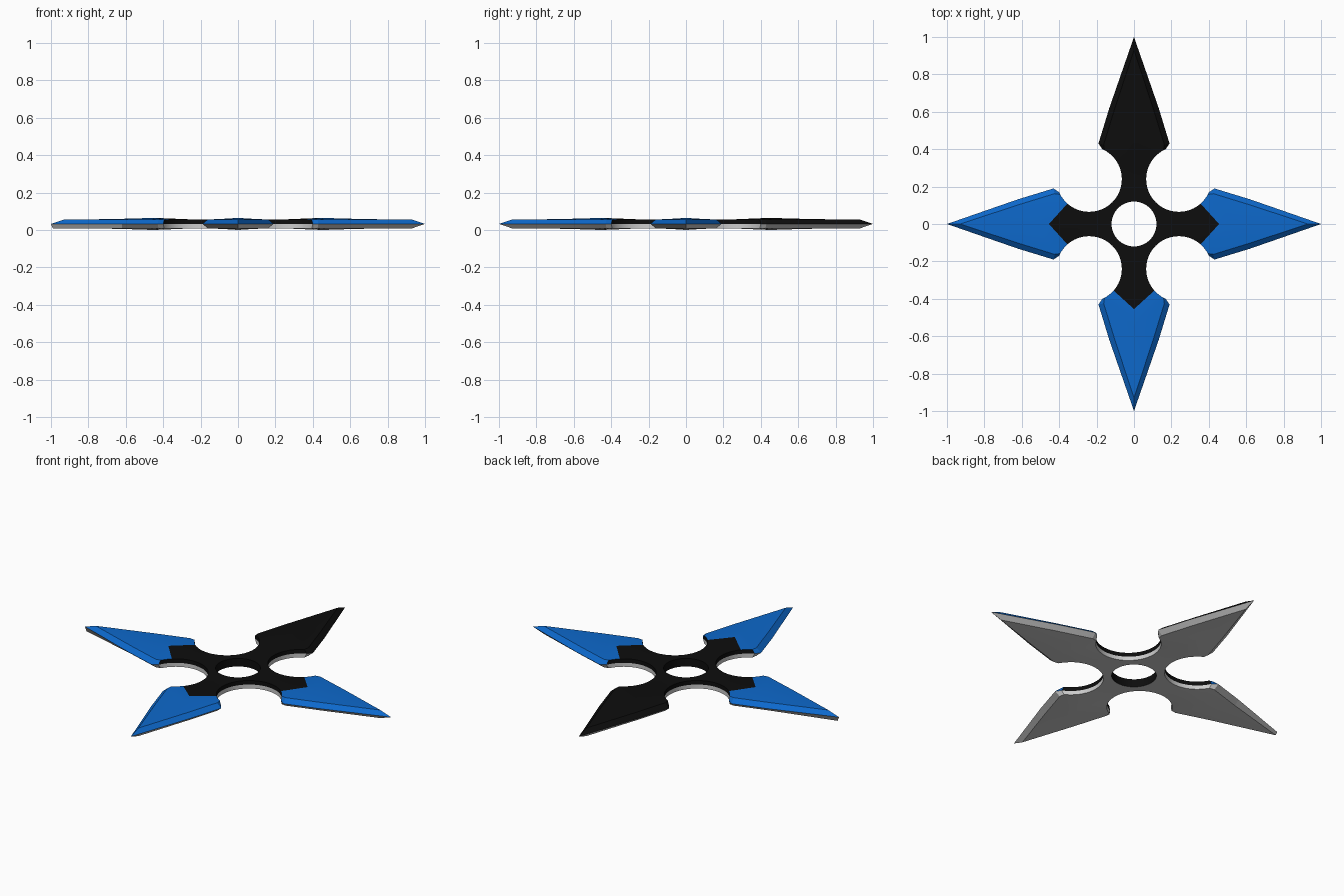
import bpy, bmesh
from math import sin, cos, radians

if "Cube" in bpy.data.objects:
    bpy.data.objects.remove(bpy.data.objects["Cube"])

MID = 0.0325          # height of the sharp edge
C, R, HOLE = 0.24, 0.175, 0.12


def arc(deg):
    return (C + R * cos(radians(deg)), C + R * sin(radians(deg)))


def ridge(y):
    # height of the arm's centre line, swelling slightly at the blade root
    pts = [(0, .056), (.24, .056), (.45, .065), (.65, .058), (1, .056)]
    for (a, za), (b, zb) in zip(pts, pts[1:]):
        if y <= b:
            return za + (zb - za) * (y - a) / (b - a)


def material(name, color=None):
    m = bpy.data.materials.new(name)
    if color:
        m.diffuse_color = color
    return m


# Half-arm profile: (inner point, outline at mid height, outline of flat face)
rows = []
N = 6
for i in range(N + 1):                     # hub
    t = i / N
    h = radians(45 + 45 * t)
    p = arc(225 - 45 * t)
    rows.append(((HOLE * cos(h), HOLE * sin(h)), p, p))
for i in range(1, N + 1):                  # neck, up to the colour chevron
    t = i / N
    p = arc(180 - 41.5 * t)
    rows.append(((0, HOLE + (0.455 - HOLE) * t), p, p))
CHEVRON = len(rows) - 1
for i in range(1, 4):                      # end of the scallop
    p = arc(138.5 - 8.2 * i)
    rows.append(((0, 0.455 + 0.02 * i), p, p if i < 3 else (0.158, 0.395)))
ARC_END = len(rows) - 1
rows += [((0, 0.55), (0.19, 0.43), (0.162, 0.425)),      # blade
         ((0, 0.70), (0.132, 0.62), (0.102, 0.62)),
         ((0, 0.93), (0, 1.0), (0, 0.93))]

bm = bmesh.new()
cache = {}


def vert(p, z, side, k):
    x, y = p[0] * side, p[1]
    for _ in range(k):
        x, y = -y, x
    key = (round(x, 4), round(y, 4), round(z, 4))
    if key not in cache:
        cache[key] = bm.verts.new((x, y, z))
    return cache[key]


def face(points, side, k, mat):
    vs = list(dict.fromkeys(vert(p, z, side, k) for p, z in points))
    if len(vs) > 2 and not bm.faces.get(vs):
        bm.faces.new(vs).material_index = mat


GREY, BLACK, BLUE = 0, 1, 2
for k in range(4):
    blade = BLACK if k == 0 else BLUE
    for side in (1, -1):
        for i in range(len(rows) - 1):
            (a0, m0, t0), (a1, m1, t1) = rows[i], rows[i + 1]
            za, zb = ridge(a0[1]), ridge(a1[1])
            top = 0.056
            # upper flat and upper edge
            face([(a0, za), (t0, top), (t1, top), (a1, zb)], side, k,
                 blade if i >= CHEVRON else BLACK)
            face([(t0, top), (m0, MID), (m1, MID), (t1, top)], side, k,
                 blade if i >= ARC_END else BLACK)
            # lower flat and lower edge; the left blade has a blunter tip below
            la1, lt1 = a1, t1
            if k == 1 and i == len(rows) - 2:
                la1 = lt1 = (0, 0.99)
            low = 2 * MID - top
            lza, lzb = 2 * MID - za, 2 * MID - zb
            zt = lzb if i == len(rows) - 2 else low
            face([(a0, lza), (t0, low), (lt1, zt), (la1, lzb)], side, k, GREY)
            face([(t0, low), (m0, MID), (m1, MID), (lt1, zt)], side, k, GREY)
            # wall of the centre hole
            if i < N:
                face([(a0, za), (a1, zb), (a1, lzb), (a0, lza)], side, k, BLACK)

bmesh.ops.remove_doubles(bm, verts=bm.verts[:], dist=0.0004)
bmesh.ops.recalc_face_normals(bm, faces=bm.faces[:])
mesh = bpy.data.meshes.new("throwing_star")
bm.to_mesh(mesh)
bm.free()
star = bpy.data.objects.new("throwing_star", mesh)
bpy.context.collection.objects.link(star)
mesh.materials.append(material("plain"))
mesh.materials.append(material("black", (0.004, 0.004, 0.004, 1)))
mesh.materials.append(material("blue", (0.004, 0.14, 0.6, 1)))

bpy.context.view_layer.objects.active = star
star.select_set(True)
bpy.ops.object.shade_smooth_by_angle(angle=radians(12))

for m in bpy.data.materials:
    if m.users and not m.is_grease_pencil:
        m.use_nodes = True
        m.node_tree.nodes["Principled BSDF"].inputs["Base Color"].default_value = m.diffuse_color
